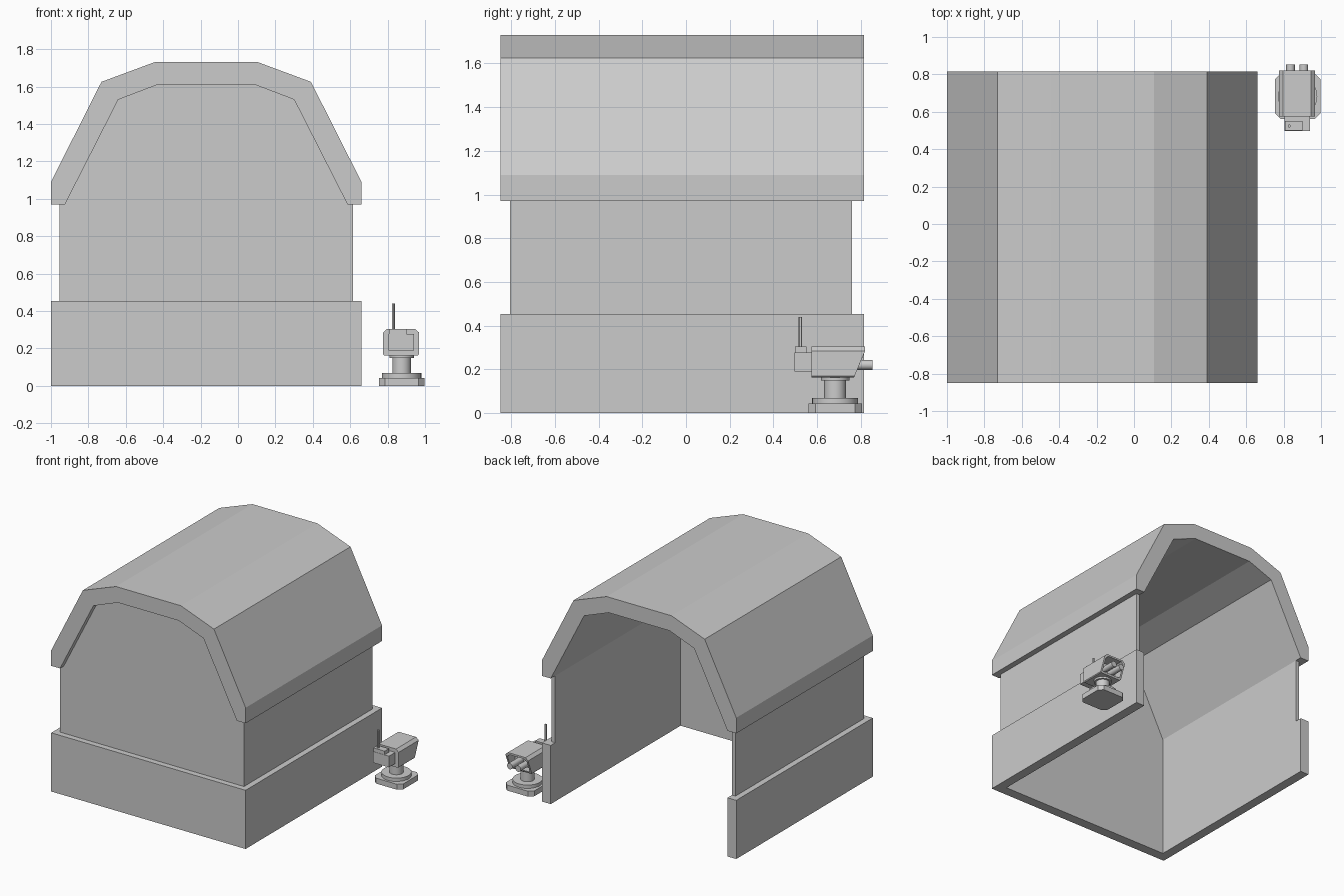
import bpy, bmesh
from mathutils import Matrix, Vector

if "Cube" in bpy.data.objects:
    bpy.data.objects.remove(bpy.data.objects["Cube"])

CX = -0.17           # shelter centre in x
TX, TY = 0.875, 0.683  # turret centre


def finish(name, bm):
    bmesh.ops.recalc_face_normals(bm, faces=bm.faces[:])
    me = bpy.data.meshes.new(name)
    bm.to_mesh(me)
    bm.free()
    ob = bpy.data.objects.new(name, me)
    bpy.context.collection.objects.link(ob)
    return ob


def loft(name, rings):
    """Skin a list of equal-length point rings and cap both ends."""
    bm = bmesh.new()
    vs = [[bm.verts.new(p) for p in r] for r in rings]
    n = len(vs[0])
    for a, b in zip(vs, vs[1:]):
        for i in range(n):
            j = (i + 1) % n
            bm.faces.new((a[i], a[j], b[j], b[i]))
    bm.faces.new(vs[0])
    bm.faces.new(vs[-1])
    return finish(name, bm)


def extrude_y(name, pts, y0, y1):
    return loft(name, [[(x, y, z) for x, z in pts] for y in (y0, y1)])


def extrude_z(name, pts, z0, z1):
    return loft(name, [[(x, y, z) for x, y in pts] for z in (z0, z1)])


def box(name, x0, x1, y0, y1, z0, z1):
    return extrude_z(name, [(x0, y0), (x1, y0), (x1, y1), (x0, y1)], z0, z1)


def cylinder(name, p0, p1, r, seg=32):
    p0, p1 = Vector(p0), Vector(p1)
    d = p1 - p0
    rot = d.to_track_quat('Z', 'Y').to_matrix().to_4x4()
    bm = bmesh.new()
    bmesh.ops.create_cone(bm, cap_ends=True, segments=seg, radius1=r, radius2=r,
                          depth=d.length, matrix=Matrix.Translation((p0 + p1) / 2) @ rot)
    ob = finish(name, bm)
    bpy.ops.object.select_all(action='DESELECT')
    ob.select_set(True)
    bpy.context.view_layer.objects.active = ob
    bpy.ops.object.shade_smooth_by_angle()
    return ob


def mirrored(half):
    """Half profile (dx, z), bottom to top, mirrored about the shelter centre."""
    return [(CX - x, z) for x, z in half] + [(CX + x, z) for x, z in reversed(half)]


# Shelter roof: a thick gambrel shell
outer = mirrored([(0.83, 0.97), (0.83, 1.09), (0.56, 1.625), (0.277, 1.73)])
inner = mirrored([(0.755, 0.97), (0.47, 1.53), (0.26, 1.61)])
extrude_y("roof", outer + inner[::-1], -0.85, 0.815)

# Front wall filling the gable, and thin side walls; the back is open
extrude_y("front_wall", mirrored([(0.785, 0), (0.785, 0.97), (0.755, 0.97),
                                  (0.47, 1.53), (0.26, 1.61)]), -0.805, -0.77)
for side, s in (("left", -1), ("right", 1)):
    a, b = sorted((CX + s * 0.755, CX + s * 0.785))
    box(side + "_wall", a, b, -0.77, 0.76, 0, 0.97)

# Thick U-shaped plinth around the walls
L, R, l, r = CX - 0.83, CX + 0.83, CX - 0.755, CX + 0.755
extrude_z("plinth", [(L, 0.815), (L, -0.85), (R, -0.85), (R, 0.815),
                     (r, 0.815), (r, -0.77), (l, -0.77), (l, 0.815)], 0, 0.453)

# Turret foot: square plate with cut corners, then round pedestal tiers
h, c = 0.122, 0.09
extrude_z("turret_foot", [(TX + x, TY + y) for x, y in (
    (-c, -h), (c, -h), (h, -c), (h, c), (c, h), (-c, h), (-h, c), (-h, -c))], 0, 0.042)
for name, rad, z0, z1 in (("turret_disc", 0.105, 0.042, 0.068),
                          ("turret_column", 0.05, 0.068, 0.15),
                          ("turret_collar", 0.065, 0.148, 0.166)):
    cylinder(name, (TX, TY, z0), (TX, TY, z1), rad)


# Turret head: bevelled housing with slanted, recessed back
def section(inset, y_of):
    w, zb, zt = 0.097 - inset, 0.163 + inset, 0.304 - inset
    half = [(w - 0.006, zb), (w, zb + 0.006), (w, zt - 0.02), (w - 0.022, zt)]
    pts = [(-x, z) for x, z in half] + [(x, z) for x, z in half[::-1]]
    return [(TX - 0.003 + x, y_of(z), z) for x, z in pts]


def slant(z):
    return 0.77 + 0.05 * min(1, (z - 0.163) / 0.12)


loft("turret_head", [section(0, lambda z: 0.575), section(0, slant),
                     section(0.014, slant), section(0.014, lambda z: 0.72)])

# Twin barrels out of the recess
for i, x in enumerate((0.837, 0.908)):
    cylinder(f"barrel_{i + 1}", (x, 0.71, 0.22), (x, 0.853, 0.22), 0.023, 24)

# Equipment box with raised block and antenna
box("equipment_box", 0.805, 0.94, 0.498, 0.576, 0.19, 0.276)
box("equipment_block", 0.806, 0.902, 0.5, 0.552, 0.276, 0.304)
cylinder("antenna", (0.831, 0.524, 0.3), (0.831, 0.524, 0.44), 0.008, 12)
